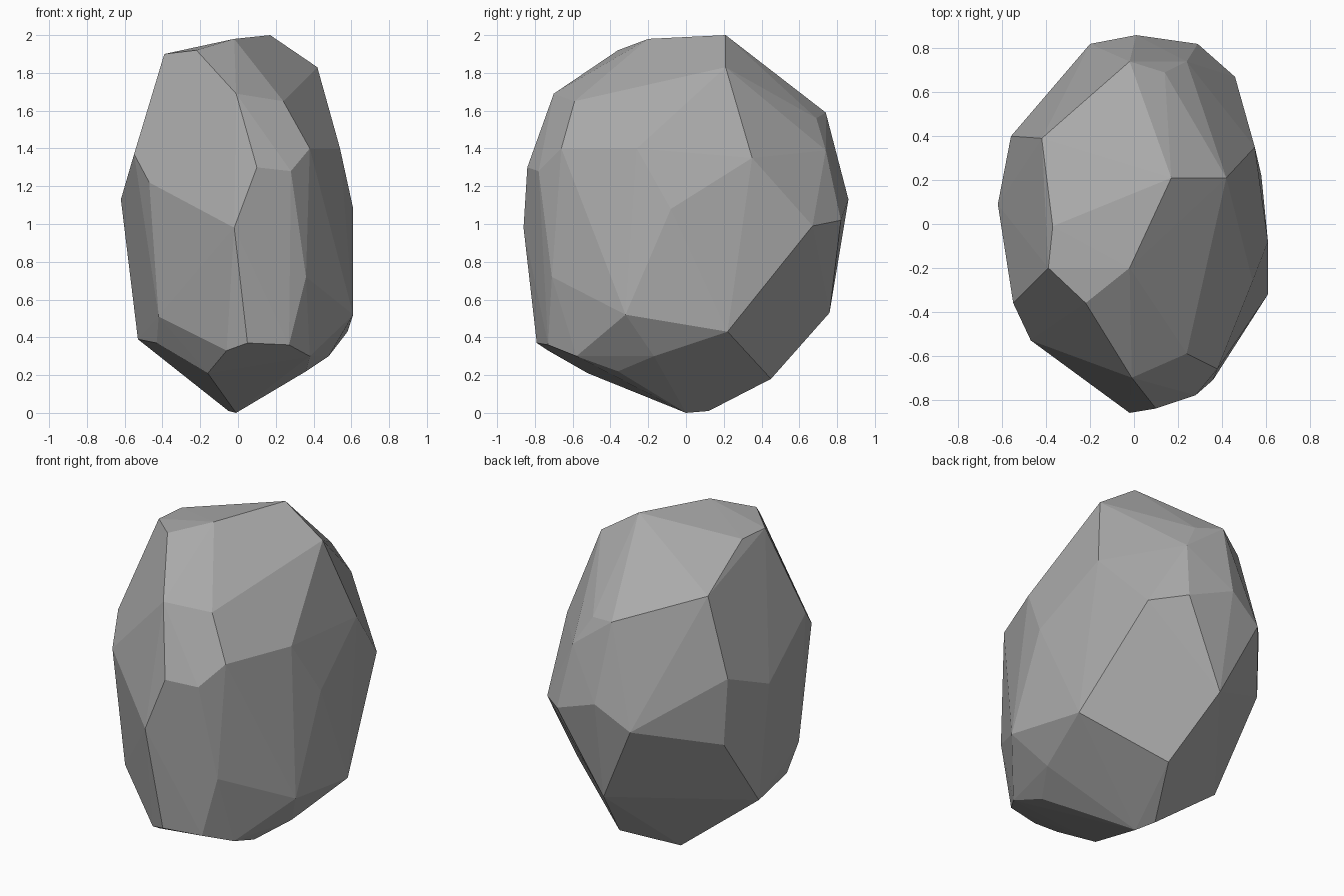
import bpy
import bmesh

# Remove the default object if the scene has it
default_object = bpy.data.objects.get("Cube")
if default_object:
    bpy.data.objects.remove(default_object, do_unlink=True)


def make_material(name, color):
    """Plain flat material with a matching viewport colour."""
    material = bpy.data.materials.new(name)
    material.use_nodes = True
    material.diffuse_color = color
    shader = material.node_tree.nodes["Principled BSDF"]
    shader.inputs["Base Color"].default_value = color
    shader.inputs["Roughness"].default_value = 0.9
    return material


def make_faceted_stone(name, corner_groups, material):
    """Wrap a tight faceted skin around the chiselled corners."""
    mesh = bpy.data.meshes.new(name)
    bm = bmesh.new()
    for group in corner_groups:
        for corner in group:
            bm.verts.new(corner)
    hull = bmesh.ops.convex_hull(bm, input=bm.verts, use_existing_faces=False)
    leftovers = set(hull["geom_interior"]) | set(hull["geom_unused"])
    loose = [item for item in leftovers if isinstance(item, bmesh.types.BMVert)]
    bmesh.ops.delete(bm, geom=loose, context="VERTS")
    bmesh.ops.recalc_face_normals(bm, faces=bm.faces)
    for face in bm.faces:
        face.smooth = False
    bm.to_mesh(mesh)
    bm.free()
    mesh.materials.append(material)
    stone = bpy.data.objects.new(name, mesh)
    bpy.context.collection.objects.link(stone)
    return stone


# Crown: the broad sloping top facets
crown = [
    (.17, .21, 2), (-.02, -.2, 1.98), (-.22, -.36, 1.92), (-.39, -.2, 1.9),
    (-.37, -.01, 1.9), (.42, .21, 1.83), (-.42, .39, 1.72),
    (-.01, -.7, 1.69), (.24, -.59, 1.65), (-.02, .74, 1.59), (.14, .69, 1.56),
]

# Shoulder: where the crown turns into the sides
shoulder = [
    (.38, -.66, 1.4), (.1, -.84, 1.3), (.28, -.78, 1.28), (-.55, -.36, 1.37),
    (-.47, -.53, 1.22), (.54, -.26, 1.4), (.55, .35, 1.35), (.37, .52, 1.43),
    (.24, .74, 1.39), (-.56, .4, 1.26),
]

# Girdle: the widest band of corners
girdle = [
    (-.62, .09, 1.13), (-.02, -.86, .98), (.61, -.08, 1.08), (.46, .67, .99),
    (.29, .82, 1.02), (.01, .86, 1.13), (-.2, .82, 1), (-.54, .41, .86),
]

# Lower flank: corners where the sides start to taper
lower_flank = [
    (.36, -.71, .72), (.61, -.32, .52), (.58, .22, .43), (.02, .76, .53),
    (-.53, .06, .39), (-.42, -.48, .51), (-.43, -.35, .37),
    (.05, -.79, .37), (.27, -.73, .36), (-.06, -.73, .33),
]

# Underside: narrow keel resting on the ground
underside = [
    (.38, -.58, .3), (.48, -.17, .3), (.36, -.36, .22), (-.16, -.52, .21),
    (.13, .45, .18), (-.05, .12, .01), (-.01, 0, 0),
]

stone_grey = make_material("stone_grey", (.4, .4, .4, 1))
make_faceted_stone(
    "boulder", [crown, shoulder, girdle, lower_flank, underside], stone_grey)
